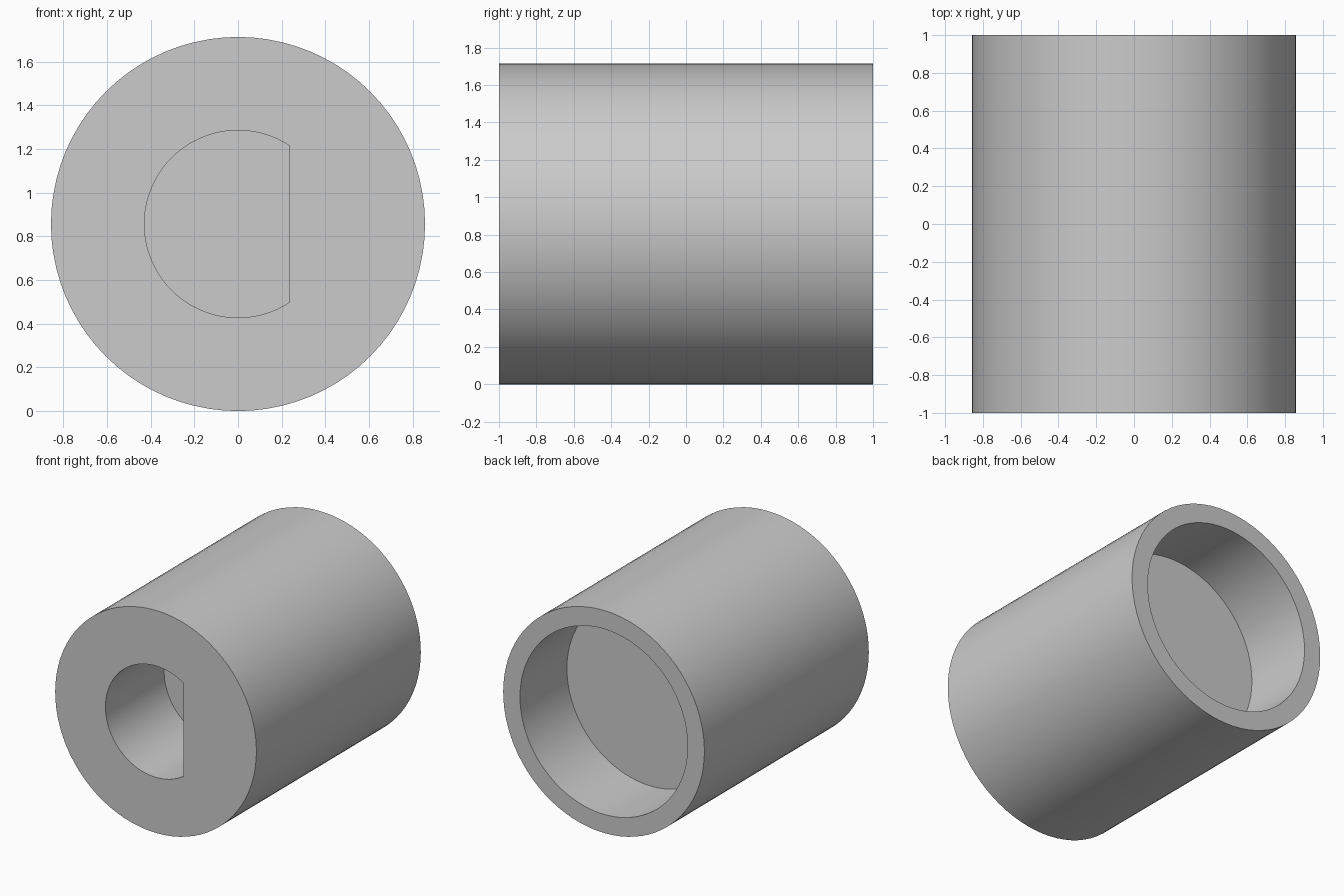
import bpy, bmesh, math

cube = bpy.data.objects.get("Cube")
if cube:
    bpy.data.objects.remove(cube, do_unlink=True)

OUTER_R, RECESS_R, BORE_R = 0.857, 0.714, 0.429
BORE_FLAT_X = 0.235
FRONT, BACK = -1.0, 1.0
BORE_FLOOR, RECESS_FLOOR = -0.286, 0.429
SIDES = 80

grey = bpy.data.materials.new("plain grey")
grey.use_nodes = True
colour = (0.6, 0.6, 0.6, 1)
grey.diffuse_color = colour
grey.node_tree.nodes["Principled BSDF"].inputs["Base Color"].default_value = colour

bm = bmesh.new()


def circle(r):
    steps = [math.tau * i / SIDES for i in range(SIDES)]
    return [(r * math.cos(a), r * math.sin(a)) for a in steps]


def d_shape(r, flat_x):
    """Circle with its +x side cut off by a vertical flat."""
    start = math.acos(flat_x / r)
    n = SIDES * 3 // 4
    steps = [start + (math.tau - 2 * start) * i / n for i in range(n + 1)]
    return [(r * math.cos(a), r * math.sin(a)) for a in steps]


def tube(outline, y0, y1):
    """Wall between two depths; returns the edge loops at both ends."""
    rings = [[bm.verts.new((x, y, z + OUTER_R)) for x, z in outline]
             for y in (y0, y1)]
    n = len(outline)
    for i in range(n):
        j = (i + 1) % n
        bm.faces.new((rings[0][i], rings[0][j], rings[1][j], rings[1][i]))
    return [[bm.edges.get((r[i], r[(i + 1) % n])) for i in range(n)]
            for r in rings]


def fill(edges):
    bmesh.ops.triangle_fill(bm, edges=edges, use_beauty=True)


# Walls: outside, blind D-shaped bore, round rear recess
outer_front, outer_back = tube(circle(OUTER_R), FRONT, BACK)
bore_front, bore_floor = tube(d_shape(BORE_R, BORE_FLAT_X), FRONT, BORE_FLOOR)
recess_back, recess_floor = tube(circle(RECESS_R), BACK, RECESS_FLOOR)

# End faces and floors
fill(outer_front + bore_front)
fill(outer_back + recess_back)
fill(bore_floor)
fill(recess_floor)
bmesh.ops.recalc_face_normals(bm, faces=bm.faces[:])

mesh = bpy.data.meshes.new("sleeve")
bm.to_mesh(mesh)
bm.free()
mesh.materials.append(grey)
sleeve = bpy.data.objects.new("sleeve", mesh)
bpy.context.collection.objects.link(sleeve)

bpy.ops.object.select_all(action='DESELECT')
sleeve.select_set(True)
bpy.context.view_layer.objects.active = sleeve
bpy.ops.object.shade_smooth_by_angle(angle=math.radians(30))
